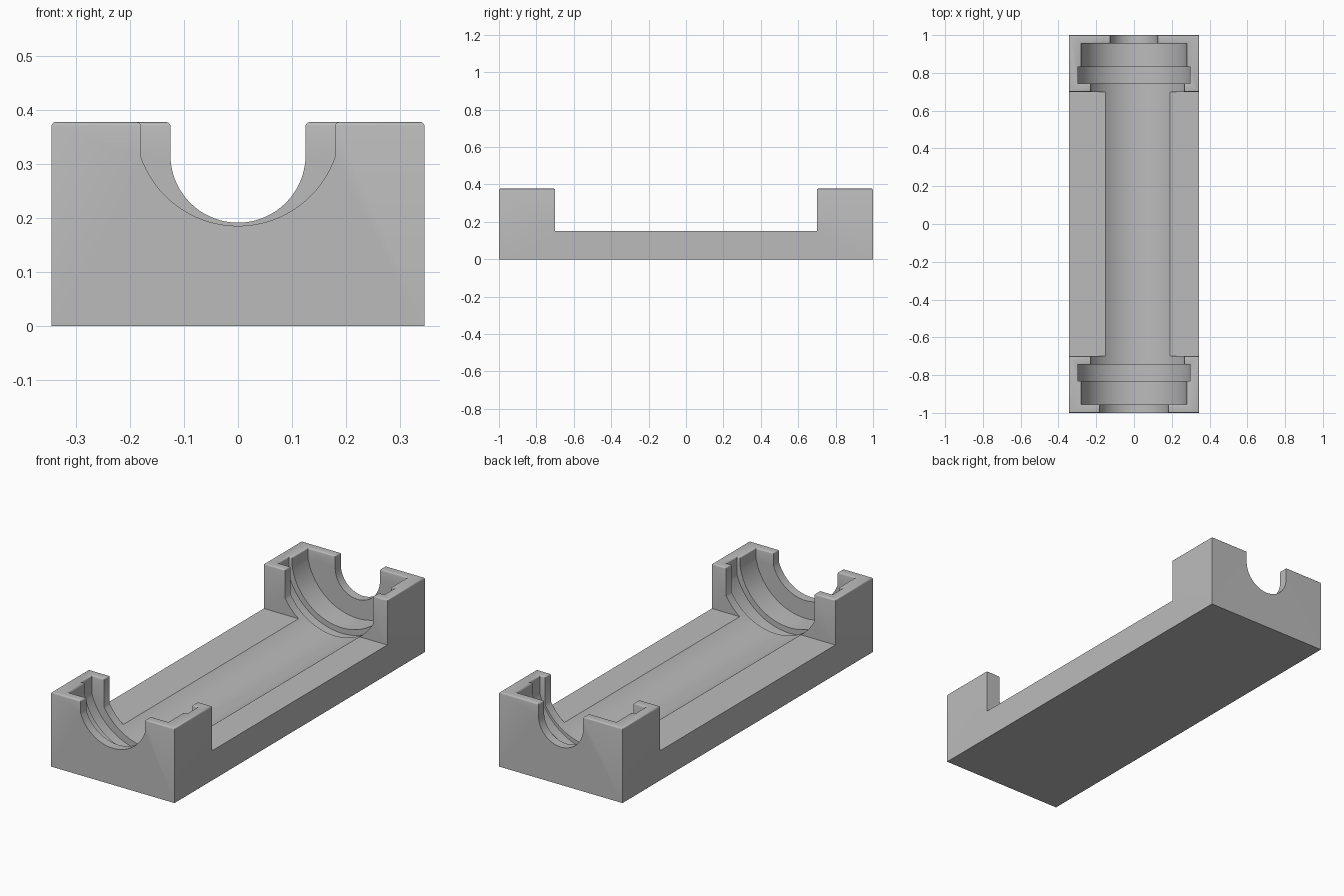
import bpy, bmesh, math

cube = bpy.data.objects.get("Cube")
if cube:
    bpy.data.objects.remove(cube, do_unlink=True)

TOP = 0.377      # top of the end housings, also the shaft axis
FLOOR = 0.15     # height of the middle bed
HALF_W = 0.345
STEP = 0.7       # inner face of the housings

grey = bpy.data.materials.new("light grey")
grey.use_nodes = True
colour = (0.5, 0.5, 0.5, 1)
grey.diffuse_color = colour
grey.node_tree.nodes["Principled BSDF"].inputs["Base Color"].default_value = colour


def prism(name, points, offset):
    """Extrude a closed outline of 3D points by an offset."""
    bm = bmesh.new()
    face = bm.faces.new([bm.verts.new(p) for p in points])
    new = bmesh.ops.extrude_face_region(bm, geom=[face])["geom"]
    bmesh.ops.translate(bm, vec=offset, verts=[v for v in new if isinstance(v, bmesh.types.BMVert)])
    bmesh.ops.recalc_face_normals(bm, faces=bm.faces[:])
    mesh = bpy.data.meshes.new(name)
    bm.to_mesh(mesh)
    bm.free()
    obj = bpy.data.objects.new(name, mesh)
    bpy.context.collection.objects.link(obj)
    mesh.materials.append(grey)
    return obj


def channel(name, y0, y1, radius, half, axis=TOP, x=0.0, steps=56):
    """U-shaped cutter: round bottom, straight sides, open at the top."""
    a = math.asin(min(1, half / radius))
    pts = [(x + half, y0, 0.6)]
    for i in range(steps + 1):
        t = a - 2 * a * i / steps
        pts.append((x + radius * math.sin(t), y0, axis - radius * math.cos(t)))
    pts.append((x - half, y0, 0.6))
    obj = prism(name, pts, (0, y1 - y0, 0))
    obj.hide_render = True
    return obj


# Body: long bed with a raised housing at each end
side = [(-1, 0), (1, 0), (1, TOP), (STEP, TOP),
        (STEP, FLOOR), (-STEP, FLOOR), (-STEP, TOP), (-1, TOP)]
body = prism("bearing_cradle", [(-HALF_W, y, z) for y, z in side], (2 * HALF_W, 0, 0))

# Shaft trough and lips, stepped seats in each housing, end openings
cutters = [channel("trough_cutter", -0.8, 0.8, 0.284, 0.247, x=0.019)]
for label, s in (("front", -1), ("back", 1)):
    cutters.append(channel(label + "_groove_cutter", *sorted((s * 0.745, s * 0.83)), 0.31, 0.296))
    cutters.append(channel(label + "_seat_cutter", *sorted((s * 0.78, s * 0.955)), 0.282, 0.278))
cutters.append(channel("front_opening_cutter", -1.1, -0.9, 0.19, 0.18, axis=0.375))
cutters.append(channel("back_opening_cutter", 0.9, 1.1, 0.125, 0.125, axis=0.316))

for c in cutters:
    mod = body.modifiers.new(c.name, 'BOOLEAN')
    mod.operation, mod.solver, mod.object = 'DIFFERENCE', 'EXACT', c
bpy.context.view_layer.update()
result = bpy.data.meshes.new_from_object(
    body.evaluated_get(bpy.context.evaluated_depsgraph_get()))
body.modifiers.clear()
body.data = result
for c in cutters:
    bpy.data.objects.remove(c, do_unlink=True)

# Soften the rims of the housings
bm = bmesh.new()
bm.from_mesh(result)
bmesh.ops.remove_doubles(bm, verts=bm.verts[:], dist=0.0001)
rim = [e for e in bm.edges
       if all(abs(v.co.z - TOP) < 0.001 for v in e.verts)
       and len(e.link_faces) == 2 and e.calc_face_angle() > 1]
bmesh.ops.bevel(bm, geom=rim, offset=0.007, offset_type='OFFSET', segments=3,
                profile=0.5, affect='EDGES', clamp_overlap=True)
bm.to_mesh(result)
bm.free()

bpy.ops.object.select_all(action='DESELECT')
body.select_set(True)
bpy.context.view_layer.objects.active = body
bpy.ops.object.shade_smooth_by_angle(angle=math.radians(35))
